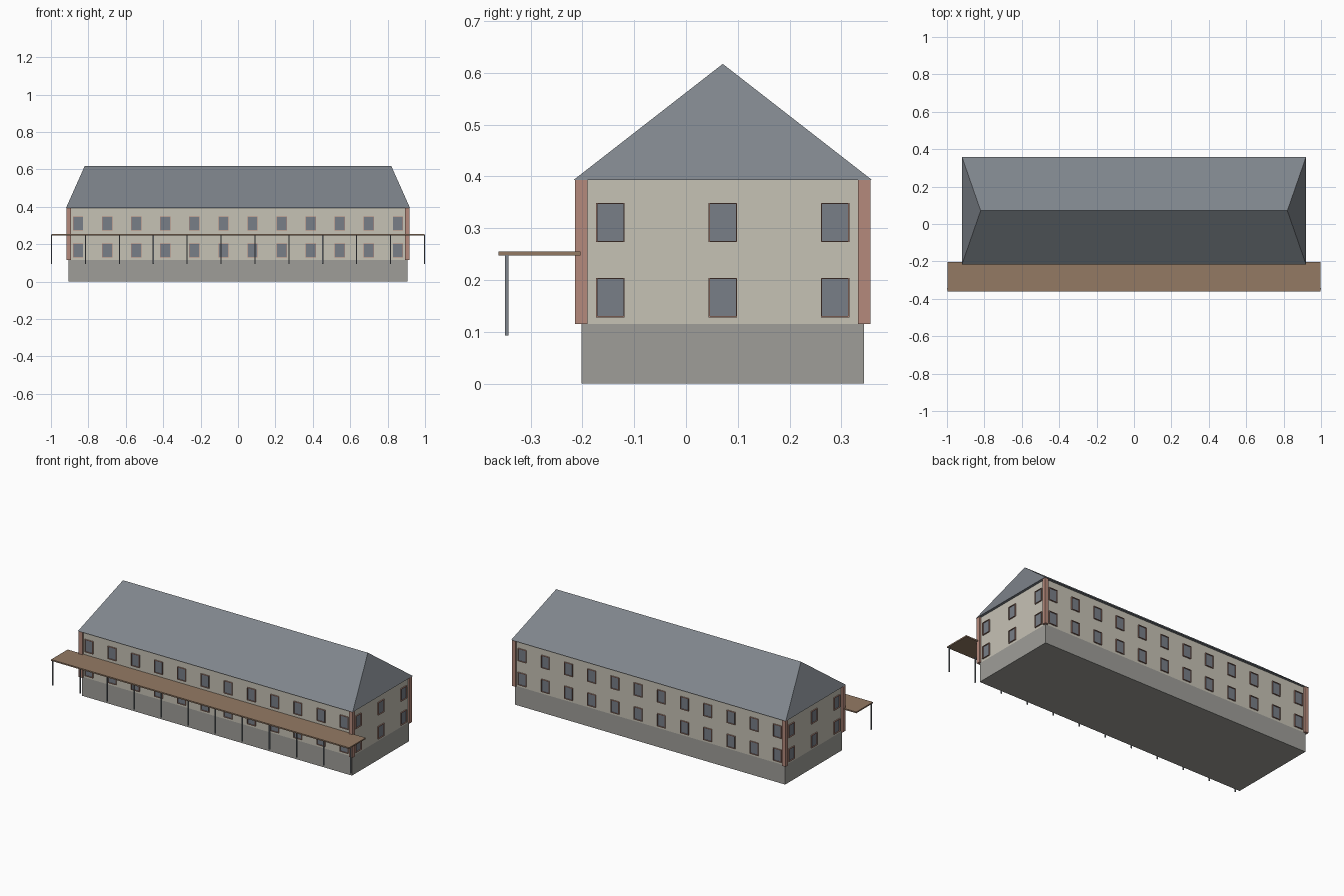
import bpy, bmesh, math
from mathutils import Matrix, Vector

cube = bpy.data.objects.get("Cube")
if cube:
    bpy.data.objects.remove(cube, do_unlink=True)


def material(name, r, g, b):
    col = [((c / 255 + 0.055) / 1.055) ** 2.4 for c in (r, g, b)] + [1.0]
    m = bpy.data.materials.new(name)
    m.use_nodes = True
    m.diffuse_color = col
    m.node_tree.nodes["Principled BSDF"].inputs["Base Color"].default_value = col
    return m


plaster = material("cream plaster", 198, 194, 181)
stone = material("grey stone", 159, 158, 153)
brick = material("terracotta", 181, 138, 124)
slate = material("blue grey slate", 127, 133, 140)
glass = material("window glass", 120, 126, 135)
wood = material("brown wood", 148, 122, 100)


def add_object(name, bm, *mats):
    mesh = bpy.data.meshes.new(name)
    bmesh.ops.recalc_face_normals(bm, faces=bm.faces)
    bm.to_mesh(mesh)
    bm.free()
    for m in mats:
        mesh.materials.append(m)
    ob = bpy.data.objects.new(name, mesh)
    bpy.context.collection.objects.link(ob)
    return ob


def add_box(bm, lo, hi):
    lo, hi = Vector(lo), Vector(hi)
    mat = Matrix.Translation((lo + hi) / 2) @ Matrix.Diagonal((*(hi - lo), 1))
    return bmesh.ops.create_cube(bm, size=1, matrix=mat)["verts"]


def box(name, lo, hi, mat):
    bm = bmesh.new()
    add_box(bm, lo, hi)
    return add_object(name, bm, mat)


# Main body
X, Y0, Y1 = 0.905, -0.202, 0.344
MID = (Y0 + Y1) / 2
EAVE, BASE = 0.393, 0.115
box("basement", (-X, Y0, 0), (X, Y1, BASE), stone)
box("walls", (-X, Y0, BASE), (X, Y1, EAVE), plaster)

# Corner pilasters
for sx, side in ((-1, "right"), (1, "left")):
    for y, end in ((Y0, "front"), (Y1, "back")):
        box(f"{end}_{side}_pilaster", (sx * X - 0.012, y - 0.012, BASE),
            (sx * X + 0.012, y + 0.012, EAVE), brick)

# Hipped roof: a block whose top is pinched into a ridge
bm = bmesh.new()
for v in add_box(bm, (-0.92, MID - 0.288, EAVE), (0.92, MID + 0.288, 0.617)):
    if v.co.z > 0.5:
        v.co.x = math.copysign(0.82, v.co.x)
        v.co.y = MID
bmesh.ops.remove_doubles(bm, verts=bm.verts, dist=0.0001)
add_object("hipped_roof", bm, slate)

# Canopy and its row of posts
box("canopy", (-0.998, -0.362, 0.247), (0.998, -0.204, 0.255), wood)
bm = bmesh.new()
for i in range(12):
    x = -0.997 + i * 1.994 / 11
    add_box(bm, (x - 0.003, -0.349, 0.093), (x + 0.003, -0.343, 0.248))
add_object("canopy_posts", bm, slate)


# Windows: framed block with sunken glass, sharing one mesh
bm = bmesh.new()
add_box(bm, (-0.0275, -0.007, -0.038), (0.0275, 0.002, 0.038))
front = min(bm.faces, key=lambda f: f.calc_center_median().y)
bmesh.ops.inset_individual(bm, faces=[front], thickness=0.0035)
pane = bmesh.ops.extrude_discrete_faces(bm, faces=[front])["faces"][0]
pane.material_index = 1
bmesh.ops.translate(bm, verts=pane.verts, vec=(0, 0.006, 0))
window = add_object("window", bm, brick, glass)
window_mesh = window.data
bpy.data.objects.remove(window)


def wall_windows(name, along, turn, place):
    for floor, z in (("lower", 0.166), ("upper", 0.311)):
        for i, t in enumerate(along):
            ob = bpy.data.objects.new(f"{name}_{floor}_window_{i + 1}", window_mesh)
            ob.location = (*place(t), z)
            ob.rotation_euler.z = turn
            bpy.context.collection.objects.link(ob)


long_side = [-0.855 + i * 1.71 / 11 for i in range(12)]
short_side = [MID - 0.217, MID, MID + 0.217]
wall_windows("front", long_side, 0, lambda t: (t, Y0))
wall_windows("back", long_side, math.pi, lambda t: (t, Y1))
wall_windows("left", short_side, math.pi / 2, lambda t: (X, t))
wall_windows("right", short_side, -math.pi / 2, lambda t: (-X, t))
